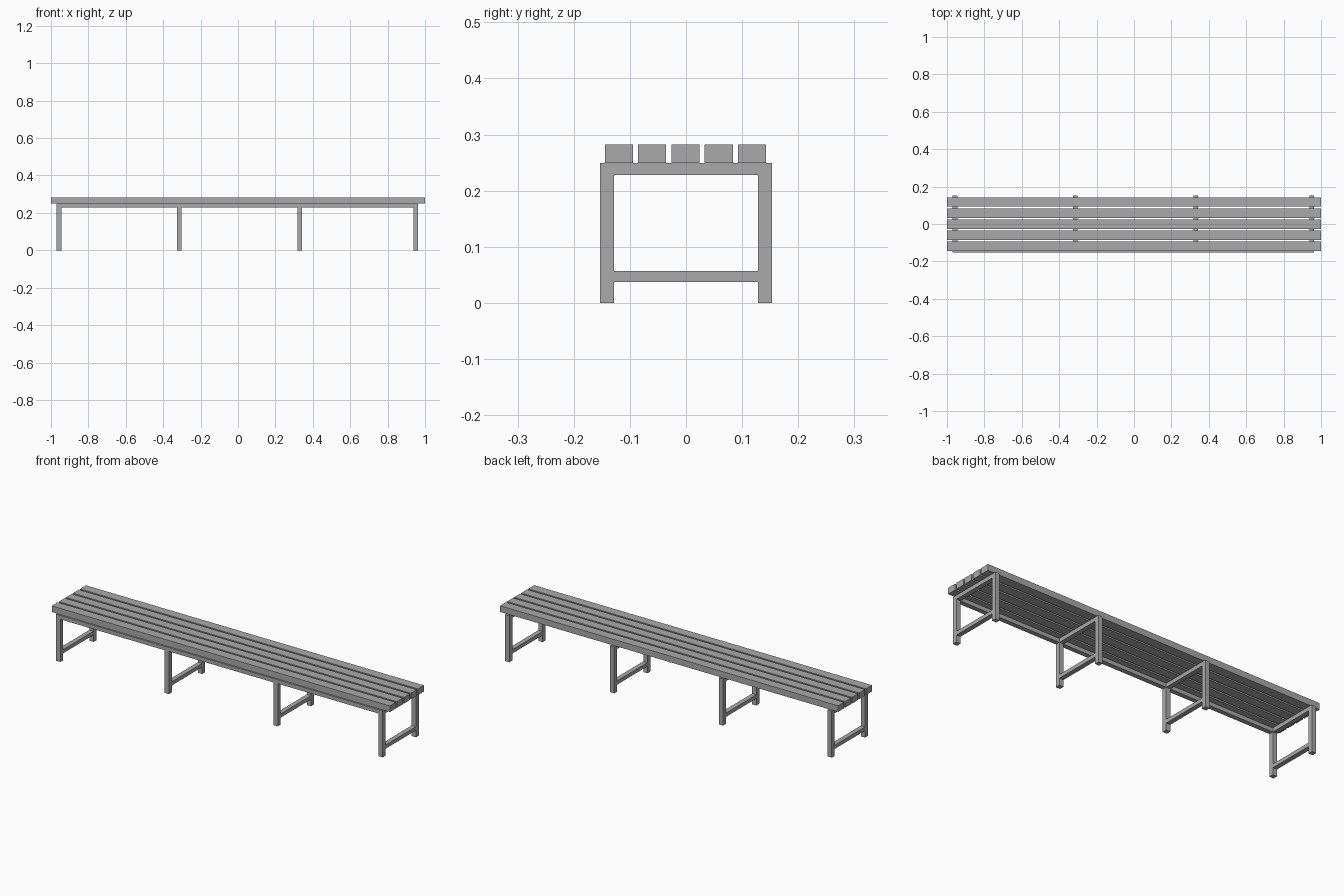
import bpy

if "Cube" in bpy.data.objects:
    bpy.data.objects.remove(bpy.data.objects["Cube"], do_unlink=True)

# One plain grey for the whole bench
grey = bpy.data.materials.new("plain_grey")
grey.use_nodes = True
colour = (0.4, 0.4, 0.4, 1)
grey.diffuse_color = colour
grey.node_tree.nodes["Principled BSDF"].inputs["Base Color"].default_value = colour


def box(name, x, y, z):
    """Box from (min, max) ranges along each axis."""
    ranges = (x, y, z)
    bpy.ops.mesh.primitive_cube_add(size=1, location=[(a + b) / 2 for a, b in ranges])
    ob = bpy.context.object
    ob.name = name
    ob.scale = [b - a for a, b in ranges]
    bpy.ops.object.transform_apply(location=False, rotation=False, scale=True)
    ob.data.materials.append(grey)
    return ob


TUBE = 0.025        # leg width
HALF = 0.153        # half depth of the frame
INNER = HALF - TUBE
SEAT = 0.249        # underside of the slats
RAIL = 0.228        # underside of the top rails
TOP = 0.282
frames = (-0.957, -0.314, 0.33, 0.951)

# Seat slats
for i in range(5):
    y = (i - 2) * 0.0594 - 0.001
    box(f"seat_slat_{i + 1}", (-1, 1), (y - 0.025, y + 0.025), (SEAT, TOP))

# Leg frames: two legs, top cross rail and low stretcher
for i, x in enumerate(frames, 1):
    span = (x - TUBE / 2, x + TUBE / 2)
    box(f"front_leg_{i}", span, (-HALF, -INNER), (0, SEAT))
    box(f"back_leg_{i}", span, (INNER, HALF), (0, SEAT))
    box(f"cross_rail_{i}", span, (-INNER, INNER), (RAIL, SEAT))
    box(f"stretcher_{i}", span, (-INNER, INNER), (0.037, 0.057))

# Long front rail, in lengths between neighbouring frames
for i, (a, b) in enumerate(zip(frames, frames[1:]), 1):
    box(f"front_rail_{i}", (a + TUBE / 2, b - TUBE / 2), (-HALF, -INNER), (RAIL, SEAT))
